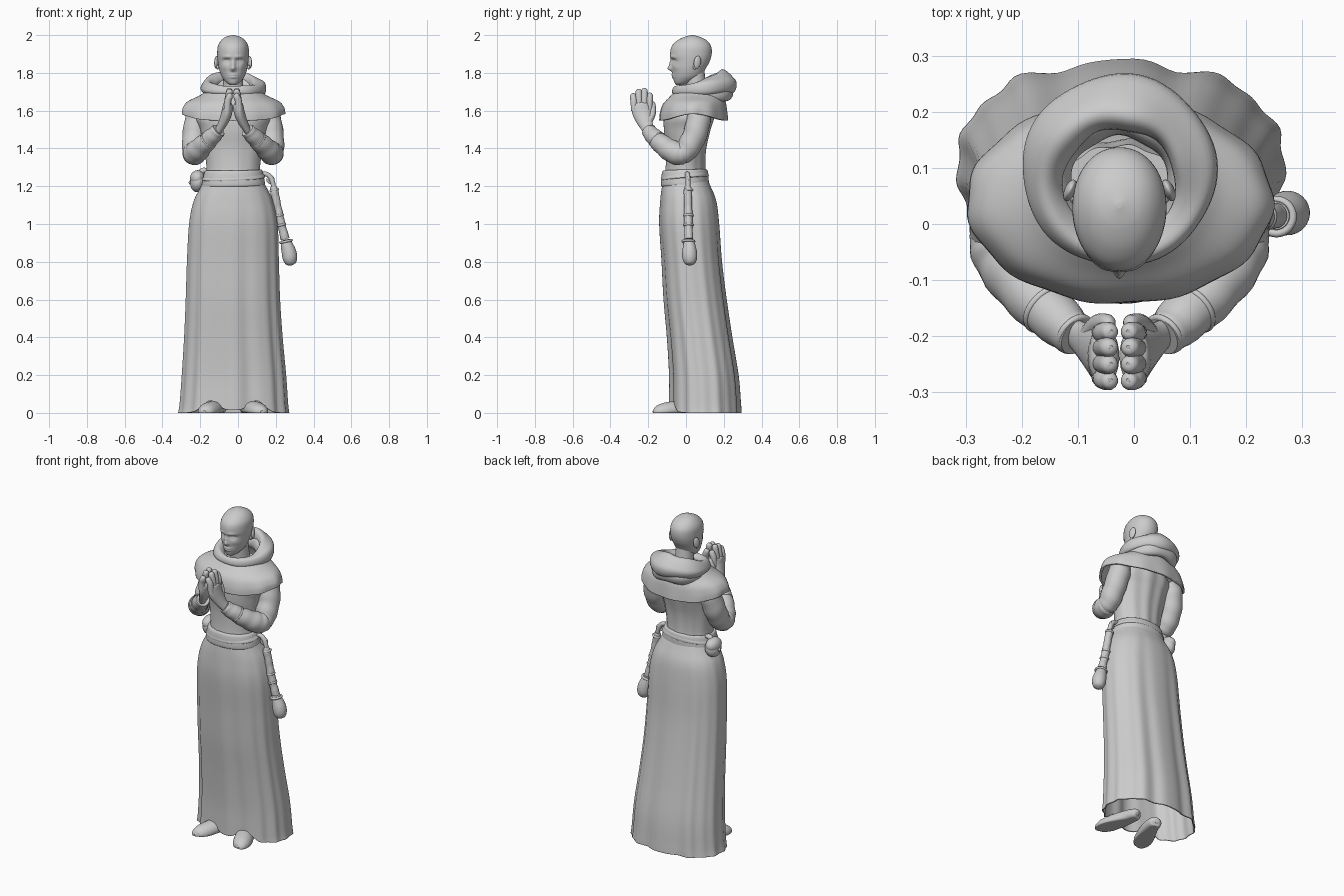
import bpy, bmesh, math
from mathutils import Vector

if "Cube" in bpy.data.objects:
    bpy.data.objects.remove(bpy.data.objects["Cube"])

CX = -0.026  # body centre line


def g(d, w):
    return math.exp(-(d / w) ** 2)


def smooth(rows, n):
    """Resample control rows with a Catmull-Rom curve, n steps per span."""
    out = []
    for i in range(len(rows) - 1):
        a, b, c, d = rows[max(i - 1, 0)], rows[i], rows[i + 1], rows[min(i + 2, len(rows) - 1)]
        for k in range(n):
            t = k / n
            out.append([0.5 * (2 * q + (r - p) * t + (2 * p - 5 * q + 4 * r - s) * t * t
                               + (3 * q - p - 3 * r + s) * t ** 3) for p, q, r, s in zip(a, b, c, d)])
    return out + [list(rows[-1])]


def skin(name, rings, caps=True, closed=False, thick=0):
    """Join rings of points into one smooth surface."""
    bm = bmesh.new()
    vs = [[bm.verts.new(p) for p in r] for r in rings]
    n = len(vs[0])
    for i in range(len(vs) if closed else len(vs) - 1):
        a, b = vs[i], vs[(i + 1) % len(vs)]
        for j in range(n):
            k = (j + 1) % n
            bm.faces.new((a[j], a[k], b[k], b[j]))
    if caps and not closed:
        bm.faces.new(vs[0][::-1])
        bm.faces.new(vs[-1])
    bmesh.ops.recalc_face_normals(bm, faces=bm.faces)
    for f in bm.faces:
        f.smooth = len(f.verts) == 4
    me = bpy.data.meshes.new(name)
    bm.to_mesh(me)
    bm.free()
    ob = bpy.data.objects.new(name, me)
    bpy.context.collection.objects.link(ob)
    if thick:
        m = ob.modifiers.new("cloth", 'SOLIDIFY')
        m.thickness, m.offset = thick, -1
    return ob


def loft(name, rows, n=64, steps=6, e=1.0, warp=None, **kw):
    """Horizontal sections given as (z, x0, x1, y0, y1)."""
    rings = []
    for z, x0, x1, y0, y1 in smooth(rows, steps):
        ring = []
        for j in range(n):
            a = 2 * math.pi * j / n
            c, s = math.cos(a), math.sin(a)
            c, s = (math.copysign(abs(v) ** e, v) for v in (c, s))
            mid = Vector(((x0 + x1) / 2, (y0 + y1) / 2, z))
            off = Vector(((x1 - x0) / 2 * c, (y1 - y0) / 2 * s, 0))
            ring.append(warp(mid, off, a) if warp else mid + off)
        rings.append(ring)
    return skin(name, rings, **kw)


def tube(name, pts, n=20, steps=6, flat=1.0, wrinkle=0, waves=8):
    """Swept round section through (x, y, z, radius) points; flat scales x."""
    path = smooth(pts, steps)
    rings = []
    for i, (x, y, z, r) in enumerate(path):
        p = Vector((x, y, z))
        t = Vector(path[min(i + 1, len(path) - 1)][:3]) - Vector(path[max(i - 1, 0)][:3])
        q = t.to_track_quat('Z', 'Y')
        ring = []
        for j in range(n):
            a = 2 * math.pi * j / n
            k = r * (1 + wrinkle * math.sin(waves * 2 * math.pi * i / len(path) + 1.2 * math.sin(a)))
            o = q @ Vector((k * math.cos(a), k * math.sin(a), 0))
            o.x *= flat
            ring.append(p + o)
        rings.append(ring)
    return skin(name, rings)


def ball(name, loc, size, rot=(0, 0, 0)):
    bpy.ops.mesh.primitive_uv_sphere_add(segments=28, ring_count=16, radius=1, location=loc, rotation=rot)
    ob = bpy.context.object
    ob.name, ob.scale = name, size
    bpy.ops.object.shade_smooth()
    return ob


def ring(name, loc, R, r, rot=(0, 0, 0)):
    bpy.ops.mesh.primitive_torus_add(major_radius=R, minor_radius=r, major_segments=28,
                                     minor_segments=10, location=loc, rotation=rot)
    bpy.context.object.name = name
    bpy.ops.object.shade_smooth()


# Skirt with folds that deepen toward the hem, lifted over the feet
def skirt_warp(mid, off, a):
    t = max(0, 1.2 - mid.z) / 1.2
    s = math.sin(a)
    k = 0.045 * math.cos(10 * (a - math.pi / 2)) * s * s + 0.014 * math.cos(17 * a + 1)
    p = mid + off * (1 + k * t ** 0.6)
    if s < 0:
        lift = 0.065 * (g(p.x + 0.145, 0.06) + g(p.x - 0.095, 0.06)) + 0.012 * g(p.x - CX, 0.05)
        p.z += lift * math.exp(-mid.z / 0.07) * min(1, -s * 3)
    return p


loft("robe_skirt", [(0, -.315, .268, -.08, .288), (.05, -.307, .262, -.08, .285),
                    (.2, -.296, .252, -.081, .273), (.4, -.284, .234, -.094, .241),
                    (.6, -.276, .221, -.113, .212), (.8, -.27, .215, -.125, .188),
                    (1.0, -.259, .209, -.139, .174), (1.12, -.235, .185, -.135, .16),
                    (1.2, -.195, .148, -.127, .13), (1.25, -.172, .122, -.118, .108)],
     n=120, e=.88, warp=skirt_warp, caps=False, thick=.006)


# Robe torso with soft vertical folds on the back
def torso_warp(mid, off, a):
    k = .03 if math.sin(a) > 0 else .008
    return mid + off * (1 + k * math.cos(11 * a + 2 * mid.z) * math.sin(a) ** 2)


loft("robe_torso", [(1.23, -.172, .122, -.12, .11), (1.30, -.167, .117, -.108, .1),
                    (1.40, -.18, .13, -.105, .105), (1.50, -.2, .15, -.117, .128),
                    (1.58, -.22, .17, -.11, .15), (1.68, -.14, .09, -.05, .14)],
     n=96, warp=torso_warp)

# Flat cloth belt with an overlapping slanted wrap
for name, z, h, w, tilt in (("belt", 1.205, .08, .003, .004), ("belt_overlap", 1.238, .032, .003, .012)):
    loft(name, [(z - .004, -.175 - w, .125 + w, -.115 - w, .1 + w),
                (z + .004, -.188 - w, .14 + w, -.13 - w, .117 + w),
                (z + h - .006, -.174 - w, .126 + w, -.123 - w, .112 + w),
                (z + h, -.162, .112, -.108, .098)], e=.92,
         warp=lambda m, o, a: m + o + Vector((0, 0, tilt * math.sin(a + .6))))


# Shoulder mantle
def mantle_warp(mid, off, a):
    low = max(0, min(1, (1.68 - mid.z) / .12))
    p = mid + off * (1 + .012 * low * math.cos(11 * a + .6))
    p.z += .035 * low * math.cos(a) ** 4
    return p


loft("shoulder_mantle", [(1.548, -.298, .248, -.142, .222), (1.59, -.293, .243, -.138, .218),
                         (1.635, -.268, .218, -.122, .212), (1.675, -.21, .16, -.085, .2),
                         (1.715, -.15, .1, -.05, .18)], n=96,
     warp=mantle_warp, caps=False, thick=.012)

# Folded hood: a thick roll, low in front and high behind
for name, drop, grow in (("hood_roll", 0, 1), ("hood_under_fold", .04, .9)):
    rings = []
    for i in range(72):
        u = 2 * math.pi * i / 72
        s, c = math.sin(u), math.cos(u)
        back = (1 + s) / 2
        r = (.025 + .024 * back) * (1 + .06 * math.sin(5 * u + 1 + drop * 50))
        mid = Vector((CX + .136 * grow * c, .084 + .134 * grow * s, 1.703 + .052 * back ** 1.3 - drop))
        out = Vector((c, s, 0))
        rings.append([mid + out * (r * math.cos(v)) + Vector((0, 0, r * (
            math.sin(v) * 1.05 - .45 * math.cos(v) * back + .12 * math.sin(3 * v + u))))
            for v in (2 * math.pi * j / 24 for j in range(24))])
    skin(name, rings, closed=True)


# Head with sculpted face
def face_warp(mid, off, a):
    f = max(0, -math.sin(a))
    p = mid + off
    p.x = mid.x + off.x * (1 - .05 * f)
    if f > 0:
        d, z = p.x - CX, p.z
        e = abs(d) - .033
        nose = .02 * g(d, .014) * g(z - 1.822, .013) + .013 * g(d, .012) * g(z - 1.845, .022)
        lips = .007 * g(d, .022) * (g(z - 1.79, .006) + g(z - 1.777, .006))
        brow = .006 * g(e, .026) * g(z - 1.884, .009)
        socket = .013 * g(e, .019) * g(z - 1.864, .012) - .006 * g(e, .011) * g(z - 1.861, .006)
        cheek = .004 * g(abs(d) - .045, .018) * g(z - 1.83, .016)
        p.y -= (nose + lips + brow + cheek - socket) * min(1, f * 2)
    return p


head = [(1.737, .018, -.052, -.01), (1.75, .037, -.062, .03), (1.78, .06, -.069, .08),
        (1.82, .074, -.073, .103), (1.86, .081, -.077, .125), (1.90, .084, -.084, .136),
        (1.94, .081, -.076, .133), (1.97, .065, -.048, .112), (1.99, .04, -.01, .076),
        (2.0, .004, .028, .038)]
loft("head", [(z, CX - w, CX + w, a, b) for z, w, a, b in head], n=112, steps=10, e=.95, warp=face_warp)
tube("neck", [(CX, .07, 1.62, .06), (CX, .055, 1.72, .054), (CX, .045, 1.81, .052)])

# Paired parts
for s, side in ((-1, "right"), (1, "left")):
    def X(d):
        return CX + s * d

    # Ear
    ball(side + "_ear", (X(.088), .06, 1.856), (.01, .02, .034), (-.15, 0, s * .4))
    ball(side + "_ear_lobe", (X(.082), .048, 1.83), (.007, .011, .013))

    # Sleeve and cuff
    tube(side + "_upper_sleeve", [(X(.16), .07, 1.61, .04), (X(.186), .07, 1.57, .062),
                                  (X(.203), .05, 1.48, .064), (X(.209), .01, 1.40, .061),
                                  (X(.209), -.025, 1.365, .05), (X(.203), -.045, 1.36, .02)],
         n=28, wrinkle=.025, waves=6)
    tube(side + "_forearm_sleeve", [(X(.214), .012, 1.375, .02), (X(.213), -.01, 1.372, .054),
                                    (X(.198), -.06, 1.378, .061), (X(.155), -.125, 1.42, .053),
                                    (X(.1), -.18, 1.472, .043), (X(.075), -.2, 1.497, .037)],
         n=28, wrinkle=.03, waves=7)
    q = Vector((-s * .07, -.065, .07)).to_track_quat('Z', 'Y').to_euler()
    ring(side + "_cuff", (X(.08), -.195, 1.492), .034, .006, q)
    ring(side + "_sleeve_band", (X(.13), -.152, 1.445), .044, .006, q)

    # Praying hand
    tube(side + "_palm", [(X(.085), -.19, 1.485, .028), (X(.066), -.207, 1.515, .034),
                          (X(.046), -.222, 1.555, .045), (X(.032), -.234, 1.595, .052),
                          (X(.026), -.236, 1.63, .05), (X(.024), -.236, 1.645, .025)], flat=.52)
    for i, (y0, y1, z) in enumerate([(-.195, -.192, 1.695), (-.221, -.22, 1.72),
                                     (-.248, -.25, 1.715), (-.273, -.279, 1.692)]):
        tube(f"{side}_finger_{i + 1}", [(X(.032), y0, 1.60, .018), (X(.028), (y0 + y1) / 2, 1.65, .0185),
                                        (X(.02), y1, z - .02, .0175), (X(.017), y1, z - .005, .013),
                                        (X(.016), y1, z, .004)], n=14)
    tube(side + "_thumb", [(X(.055), -.2, 1.54, .019), (X(.038), -.18, 1.58, .019),
                           (X(.023), -.176, 1.625, .016), (X(.019), -.177, 1.643, .011),
                           (X(.018), -.178, 1.65, .003)], n=14)

    # Foot: flat-soled shoe turned outward
    foot = tube(side + "_shoe", [(X(.065), .09, .026, .01), (X(.07), .075, .03, .036),
                                 (X(.085), .01, .032, .046), (X(.115), -.07, .018, .054),
                                 (X(.138), -.125, .008, .05), (X(.151), -.158, .005, .034),
                                 (X(.154), -.175, .004, .01)], n=24)
    for v in foot.data.vertices:
        v.co.z = max(v.co.z * .85, 0)

# Belt pouch with flap and strap
ball("pouch", (-.211, .035, 1.222), (.041, .055, .054), (0, .25, 0))
ball("pouch_flap", (-.215, .035, 1.243), (.039, .057, .042), (0, .25, 0))
ball("pouch_button", (-.254, .035, 1.22), (.007, .01, .01))
tube("pouch_strap", [(-.165, .035, 1.28, .012), (-.185, .035, 1.282, .016), (-.21, .035, 1.26, .016)], n=12)

# Hanging handled flail: hook, jointed handle, collar rings, weighted end
tube("flail_cord", [(.12, .005, 1.265, .012), (.155, .008, 1.262, .013), (.178, .01, 1.235, .014),
                    (.19, .01, 1.19, .012)], n=12)
ring("flail_loop", (.172, .01, 1.235), .016, .007, (math.pi / 2, 0, .4))
tube("flail_handle", [(.186, .01, 1.2, .015), (.192, .01, 1.175, .022), (.205, .011, 1.11, .021),
                      (.219, .012, 1.04, .023), (.235, .013, .975, .022), (.25, .015, .92, .024)],
     n=18, wrinkle=.04, waves=6)
tilt = (0, math.pi - .22, 0)
for i, (x, z, r) in enumerate([(.192, 1.18, .019), (.217, 1.045, .02), (.229, .995, .02),
                               (.254, .908, .03)]):
    ring(f"flail_ring_{i + 1}", (x, .013, z), r, .007, tilt)
tube("flail_weight", [(.252, .015, .915, .025), (.258, .017, .89, .032), (.27, .019, .85, .039),
                      (.276, .02, .815, .038), (.281, .02, .79, .026), (.283, .02, .781, .005)], n=28)
